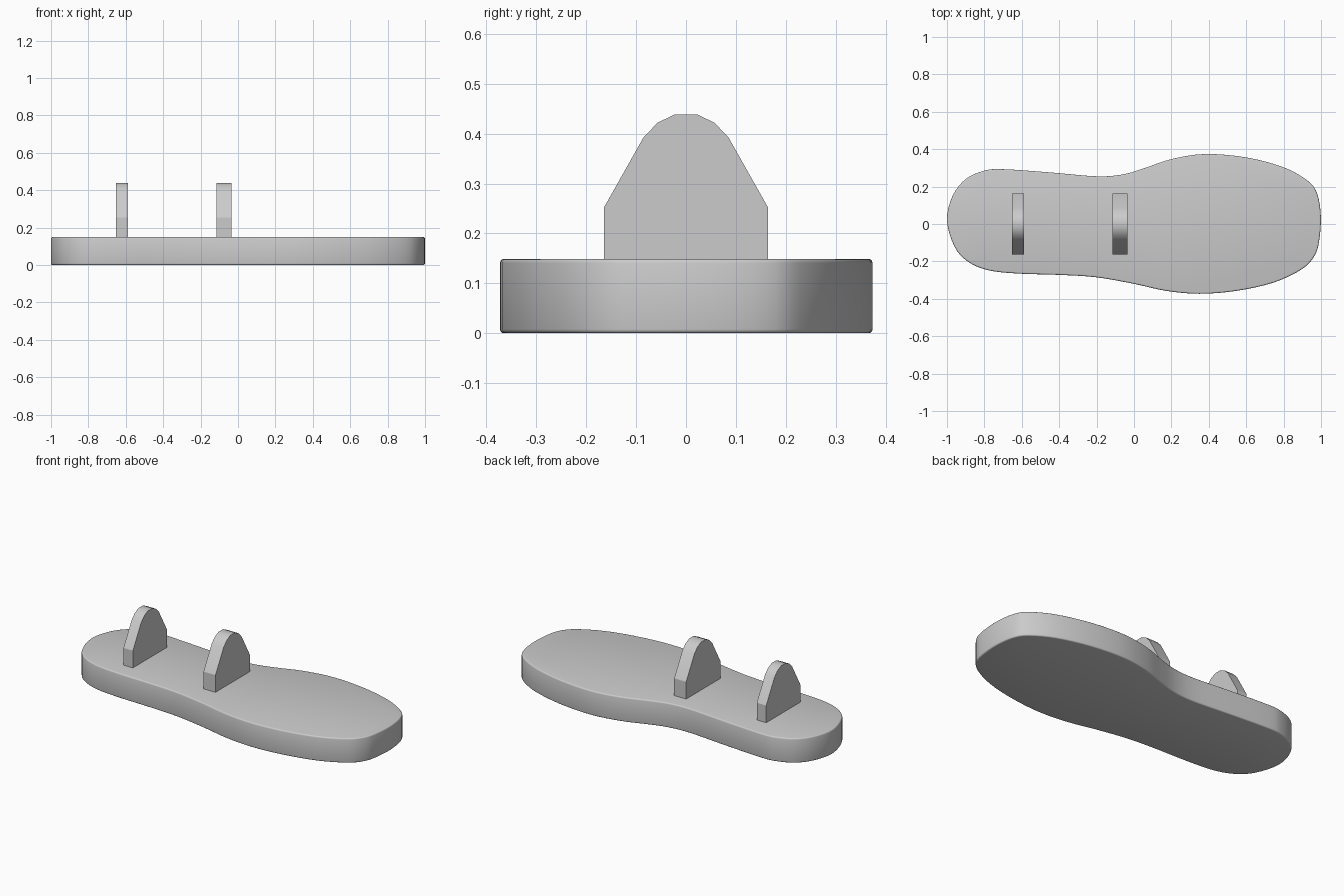
import bpy
import math

if "Cube" in bpy.data.objects:
    bpy.data.objects.remove(bpy.data.objects["Cube"])

grey = bpy.data.materials.new("plain grey")
grey.use_nodes = True
colour = (0.6, 0.6, 0.6, 1)
grey.diffuse_color = colour
grey.node_tree.nodes["Principled BSDF"].inputs["Base Color"].default_value = colour


def smooth_loop(points, steps):
    """Closed Catmull-Rom curve through the points."""
    out = []
    n = len(points)
    for i in range(n):
        a, b, c, d = (points[(i + k) % n] for k in (-1, 0, 1, 2))
        for s in range(steps):
            t = s / steps
            out.append(tuple(
                0.5 * (2 * q + (r - p) * t + (2 * p - 5 * q + 4 * r - u) * t ** 2
                       + (3 * q - p - 3 * r + u) * t ** 3)
                for p, q, r, u in zip(a, b, c, d)))
    return out


def prism(name, lower, upper):
    """Solid between two matching counter-clockwise loops."""
    n = len(lower)
    sides = [(i, (i + 1) % n, n + (i + 1) % n, n + i) for i in range(n)]
    caps = [tuple(reversed(range(n))), tuple(range(n, 2 * n))]
    mesh = bpy.data.meshes.new(name)
    mesh.from_pydata(lower + upper, [], sides + caps)
    mesh.materials.append(grey)
    obj = bpy.data.objects.new(name, mesh)
    bpy.context.collection.objects.link(obj)
    bpy.ops.object.select_all(action="DESELECT")
    bpy.context.view_layer.objects.active = obj
    obj.select_set(True)
    return obj


# Sole: foot-shaped slab with softened rims
outline = [
    (-1, 0.02), (-0.97, 0.15), (-0.9, 0.24), (-0.8, 0.285), (-0.7, 0.293),
    (-0.45, 0.276), (-0.2, 0.255), (-0.06, 0.265), (0.06, 0.3), (0.2, 0.347),
    (0.38, 0.374), (0.6, 0.356), (0.8, 0.303), (0.93, 0.23), (0.98, 0.16),
    (0.999, 0.04), (0.99, -0.09), (0.965, -0.17), (0.9, -0.24), (0.75, -0.312),
    (0.55, -0.357), (0.35, -0.373), (0.17, -0.357), (0, -0.32), (-0.2, -0.285),
    (-0.4, -0.272), (-0.62, -0.265), (-0.78, -0.247), (-0.89, -0.2), (-0.96, -0.12)]
loop = smooth_loop(outline, 4)[::-1]
sole = prism("sole", [(x, y, 0) for x, y in loop], [(x, y, 0.149) for x, y in loop])
bevel = sole.modifiers.new("rim", "BEVEL")
bevel.width = 0.008
bevel.segments = 3
bevel.limit_method = "ANGLE"
bevel.angle_limit = math.radians(60)
bpy.ops.object.modifier_apply(modifier="rim")
bpy.ops.object.shade_smooth_by_angle(angle=math.radians(35))

# Two upright fins with rounded tops
half = [(0.164, 0.13), (0.164, 0.253), (0.085, 0.393), (0.057, 0.422), (0.022, 0.439)]
profile = half + [(-y, z) for y, z in reversed(half)]
for name, x0, x1 in (("heel_fin", -0.652, -0.589), ("middle_fin", -0.116, -0.036)):
    prism(name, [(x0, y, z) for y, z in profile], [(x1, y, z) for y, z in profile])
    bpy.ops.object.shade_smooth_by_angle(angle=math.radians(29))
